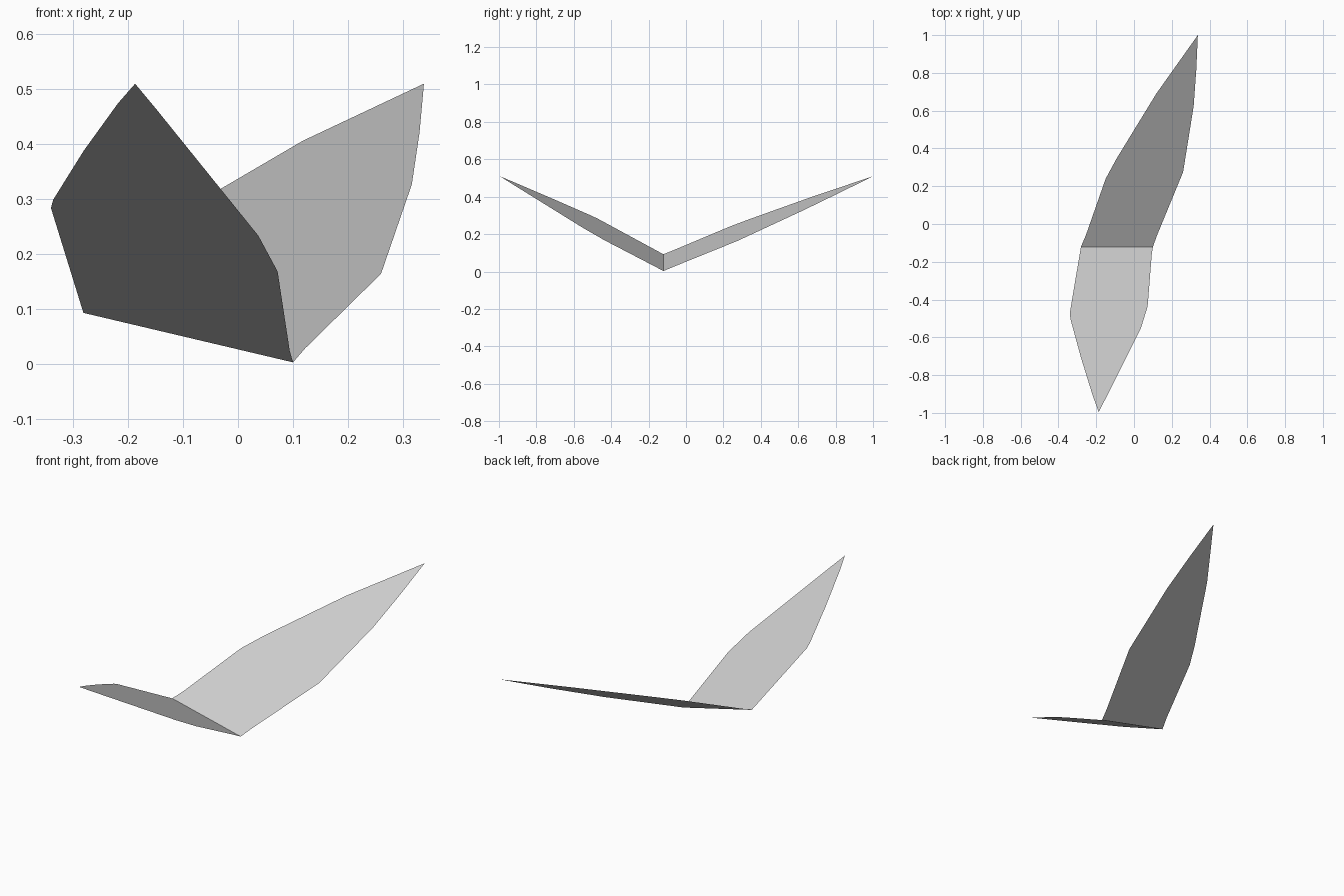
import bpy
import bmesh

cube = bpy.data.objects.get("Cube")
if cube:
    bpy.data.objects.remove(cube, do_unlink=True)

# One plain grey for the whole sheet
grey = bpy.data.materials.new("light_grey")
grey.use_nodes = True
colour = (0.6, 0.6, 0.6, 1)
grey.diffuse_color = colour
grey.node_tree.nodes["Principled BSDF"].inputs["Base Color"].default_value = colour

HINGE_Y = -0.121
HINGE = [(-0.281, HINGE_Y), (0.10, HINGE_Y)]


def height(x, y):
    """Two planes rising either side of the sloping hinge."""
    return 0.0025 + 0.236 * (0.10 - x) + 0.502 * abs(y - HINGE_Y)


# Blade outlines seen in plan, running from the right hinge end to the left
front_outline = [(-0.34, -0.473), (-0.336, -0.505), (-0.28, -0.71),
                 (-0.218, -0.91), (-0.187, -0.995), (-0.148, -0.92),
                 (0.037, -0.55), (0.072, -0.437), (0.094, -0.16)]
back_outline = [(-0.255, -0.06), (-0.15, 0.24), (-0.093, 0.345),
                (0.118, 0.69), (0.338, 1.0), (0.33, 0.82),
                (0.316, 0.625), (0.26, 0.275), (0.122, -0.06)]


def blade(name, outline):
    bm = bmesh.new()
    pts = [HINGE[0]] + outline + [HINGE[1]]
    face = bm.faces.new([bm.verts.new((x, y, height(x, y))) for x, y in pts])
    face.normal_update()
    if face.normal.z < 0:
        face.normal_flip()
    mesh = bpy.data.meshes.new(name)
    bm.to_mesh(mesh)
    bm.free()
    mesh.materials.append(grey)
    obj = bpy.data.objects.new(name, mesh)
    bpy.context.collection.objects.link(obj)


blade("front_blade", front_outline)
blade("back_blade", back_outline)
